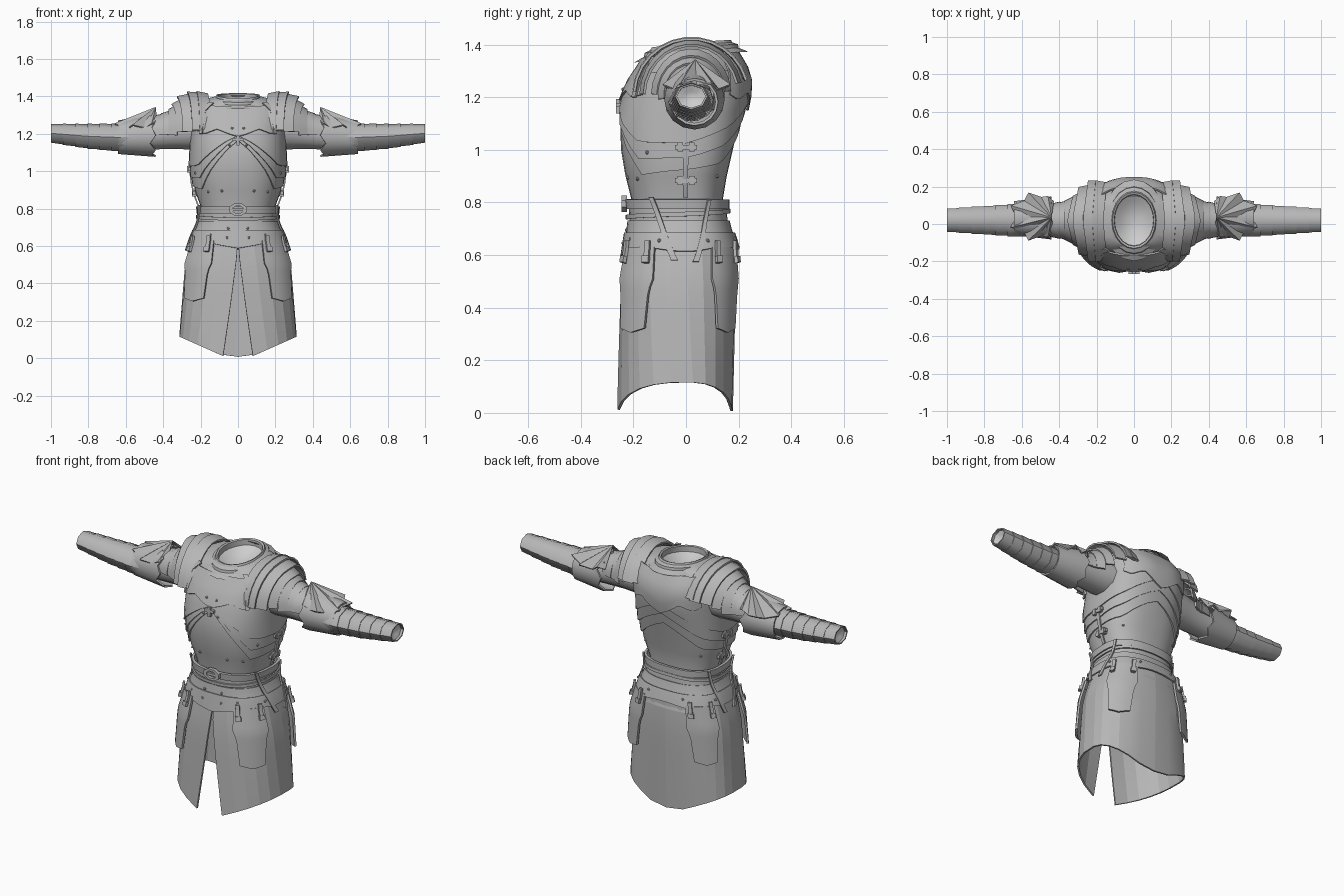
import bpy, bmesh, math
from mathutils import Matrix, Vector

if "Cube" in bpy.data.objects:
    bpy.data.objects.remove(bpy.data.objects["Cube"])


def material(name, v):
    m = bpy.data.materials.new(name)
    m.diffuse_color = (v, v, v, 1)
    m.use_nodes = True
    m.node_tree.nodes["Principled BSDF"].inputs["Base Color"].default_value = m.diffuse_color
    return m


STEEL = material("grey_steel", 0.47)
LINING = material("pale_lining", 0.62)


def lerp(table, t):
    """Piecewise linear lookup of rows (key, values...)."""
    for p, q in zip(table, table[1:]):
        if t <= q[0]:
            k = max(0, (t - p[0]) / (q[0] - p[0]))
            return [a + (b - a) * k for a, b in zip(p[1:], q[1:])]
    return list(table[-1][1:])


def val(x, t):
    return x(t) if callable(x) else x


def steps(n):
    return [i / n for i in range(n + 1)]


def finish(name, bm, thick=0, mirror=False, mat=STEEL, angle=30):
    bmesh.ops.remove_doubles(bm, verts=bm.verts, dist=1e-5)
    bmesh.ops.recalc_face_normals(bm, faces=bm.faces)
    me = bpy.data.meshes.new(name)
    bm.to_mesh(me)
    bm.free()
    ob = bpy.data.objects.new(name, me)
    bpy.context.collection.objects.link(ob)
    me.materials.append(mat)
    if thick:
        s = ob.modifiers.new("thickness", 'SOLIDIFY')
        s.thickness, s.offset = thick, 0
    if mirror:
        ob.modifiers.new("mirror", 'MIRROR')
    bpy.ops.object.select_all(action='DESELECT')
    ob.select_set(True)
    bpy.context.view_layer.objects.active = ob
    bpy.ops.object.convert(target='MESH')
    bpy.ops.object.shade_smooth_by_angle(angle=math.radians(angle))
    return ob


def grid(name, f, us, vs, **kw):
    bm = bmesh.new()
    rows = [[bm.verts.new(f(u, v)) for u in us] for v in vs]
    for r, s in zip(rows, rows[1:]):
        for i in range(len(us) - 1):
            bm.faces.new((r[i], r[i + 1], s[i + 1], s[i]))
    return finish(name, bm, **kw)


def boxes(name, items, **kw):
    bm = bmesh.new()
    for c, s in items:
        bmesh.ops.create_cube(bm, size=1, matrix=Matrix.Translation(c) @ Matrix.Diagonal((*s, 1)))
    return finish(name, bm, **kw)


# Body cross-sections: height, half width, front depth, back depth
BODY = [(.58, .25, .222, .187), (.66, .226, .21, .165), (.72, .198, .2, .145), (.8, .195, .205, .138),
        (.9, .232, .23, .155), (1.0, .245, .247, .178), (1.1, .24, .25, .2), (1.2, .235, .225, .222),
        (1.28, .235, .19, .225), (1.34, .235, .155, .195), (1.38, .2, .135, .165), (1.4, .12, .125, .15)]
SKIRT = [(0, .315, .26, .173), (.12, .31, .256, .176), (.5, .278, .242, .185), (.64, .235, .218, .175)]
E = .8


def section(table, a, z, off):
    """Point on a rounded section; angle 0 is the front, 90 is the +x side."""
    w, f, b = lerp(table, z)
    s, c = math.sin(math.radians(a)), math.cos(math.radians(a))
    x = (w + off) * math.copysign(abs(s) ** E, s)
    y = -((f if c > 0 else b) + off) * math.copysign(abs(c) ** E, c)
    return x, y, z


def body(a, z, off=0):
    x, y, z = section(BODY, a, z, off)
    return x, y, z + (.15 if y < 0 else .03) * y * min(1, max(0, (z - 1.25) / .15))


def skirt(a, z, off=0):
    return section(SKIRT, a, z, off)


def plate(name, a0, a1, lo, hi, off, surf=body, n=32, m=4, thick=.008, **kw):
    """Curved plate lying on a surface between angles and heights."""
    def f(u, v):
        l, r = val(a0, v), val(a1, v)
        a = l + (r - l) * u
        b, t = val(lo, a), val(hi, a)
        return surf(a, b + (t - b) * v, off)
    return grid(name, f, steps(n), steps(m), thick=thick, **kw)


# Torso shell
grid("torso", lambda a, z: body(a, z), [360 * u for u in steps(32)], [r[0] for r in BODY])

# Overlapping chest lames with slanting lower edges
LAMES = [[(0, 1.165), (50, .905), (90, .925), (135, .95), (180, 1.08)],
         [(0, 1.18), (50, .965), (90, .97), (135, 1.02), (180, 1.14)],
         [(0, 1.19), (52, 1.03), (90, 1.025), (135, 1.09), (180, 1.2)]]
for i, t in enumerate(LAMES):
    plate("chest_lame", -180, 180, lambda a, t=t: lerp(t, abs(a))[0], 1.3, .005 + .006 * i, n=36)

# Upper breast and back plates, shoulder straps
plate("upper_breast_plate", -52, 52, lambda a: lerp([(0, 1.185), (20, 1.225), (38, 1.2), (52, 1.21)], abs(a))[0],
      1.365, .023, n=20, thick=.01)
plate("upper_back_plate", 128, 232, lambda a: lerp([(0, 1.15), (22, 1.22), (40, 1.19), (52, 1.21)], abs(a - 180))[0],
      1.365, .022, n=20, thick=.01)
plate("shoulder_strap", lambda v: 41 - 8 * v, lambda v: 46 - 4 * v, 1.2, 1.385, .032, n=2, mirror=True)


# Collar and neck lining
def neck(a, s, dz):
    a = math.radians(a)
    y = -.15 * s * math.cos(a)
    return .115 * s * math.sin(a), .02 + y, 1.395 + (.13 if y < 0 else .06) * y + dz


COLLAR = [(1.45, -.035), (1.2, -.018), (1.18, -.004), (1.04, .004), (1.0, .014), (.92, .01), (.9, -.03)]
ring = [360 * u for u in steps(20)]
grid("collar", lambda a, i: neck(a, *COLLAR[i]), ring, range(len(COLLAR)))
grid("neck_lining", lambda a, v: neck(a, .91 * v, -.02 - .045 * (1 - v * v)), ring, steps(4), mat=LINING, angle=60)

# Waist lames, belts and buckle
for i, (lo, hi) in enumerate([(.71, .775), (.665, .73), (.62, .685)]):
    plate("waist_lame", -180, 180,
          lambda a, lo=lo: lo + .006 * math.cos(math.radians(a * 6)) - .038 * max(0, 1 - abs(a) / 26),
          hi, .01 + .008 * i, n=56, m=2)
plate("belt", -180, 180, .775, .812, .018, m=1, thick=.014)
plate("thin_belt", -180, 180, lambda a: .735 + .025 * abs(a) / 180, lambda a: .752 + .025 * abs(a) / 180, .024, m=1)
BUCKLE = [(1, 0), (1, .02), (.6, .02), (.6, 0), (1, 0)]
grid("buckle", lambda u, i: (.052 * BUCKLE[i][0] * math.cos(math.tau * (u + .0625)), -.225 - BUCKLE[i][1],
                             .795 + .034 * BUCKLE[i][0] * math.sin(math.tau * (u + .0625))), steps(8), range(5))
boxes("buckle_tongue", [((0, -.236, .795), (.085, .012, .014))])


# Long skirt, split at the front
def skirt_half(u, v):
    slit = max(0, .078 * (1 - .64 * v / .6))
    s = math.degrees(math.asin((slit / .31) ** (1 / E)))
    a = s + (180 - s) * u
    hem = .008 + .108 * max(0, (.313 * abs(math.sin(math.radians(a))) ** E - .07) / .243)
    return skirt(a, hem + (.64 - hem) * v)


grid("skirt", skirt_half, steps(12), steps(6), thick=.01, mirror=True, angle=12)

# Four hip guards with hanging straps
EDGE = [(0, 15), (.45, 18), (.6, 22), (1, 21)]
for label, mid in (("front", 45), ("back", 135)):
    plate(label + "_hip_guard", lambda v: mid - lerp(EDGE, v)[0], lambda v: mid + lerp(EDGE, v)[0],
          lambda a: .305 + .0011 * abs(a - mid), .63, .024, surf=skirt, n=6, m=10, thick=.012, mirror=True)
    for a in (mid - 15, mid + 15):
        plate("guard_strap", a - 2.5, a + 2.5, .57, .655, .036, surf=skirt, n=1, m=3, thick=.012, mirror=True)
        plate("strap_clasp", a - 3.5, a + 3.5, .572, .596, .041, surf=skirt, n=1, m=1, thick=.014, mirror=True)

# Slanting side straps
plate("side_strap_front", lambda v: 81 - 22 * v, lambda v: 86 - 22 * v, .58, .82, .03, n=1, m=6, mirror=True)
plate("side_strap_back", lambda v: 94 + 20 * v, lambda v: 99 + 20 * v, .575, .81, .03, n=1, m=6, mirror=True)

# Side seam and clasps
plate("side_seam", 88.7, 91.3, .82, 1.1, .012, n=1, m=5, mirror=True)
boxes("side_clasp", [((x, y, z), s) for z, x in ((1.01, .26), (.883, .234))
                     for y, s in ((0, (.016, .085, .018)), (-.022, (.024, .02, .034)), (.022, (.024, .02, .034)))],
      mirror=True)

# Cross ornament and rivets
boxes("cross_ornament", [((0, -.259, 1.165), (.018, .016, .055)), ((0, -.259, 1.17), (.06, .016, .016))])
bm = bmesh.new()
for a, z, off in [(4, 1.23, .027), (7, 1.14, .01), (17, .895, 0), (40, .89, 0), (60, .99, .012), (135, .9, 0),
                  (9, .695, .024), (9, .645, .028), (30, .66, .026), (70, .655, .03), (110, .655, .03), (160, .66, .03)]:
    bmesh.ops.create_icosphere(bm, subdivisions=1, radius=.008, matrix=Matrix.Translation(body(a, z, off)))
finish("rivets", bm, mirror=True)


# Shoulder guards: arched bands around the arm axis, one row per band
def arch(name, x0, r0, x1, r1, front, back, flare=0, ky=1, n=12):
    def f(u, v):
        p = math.radians(-front + (front + back) * u)
        r = r0 + (r1 - r0) * v
        return (x0 + (x1 - x0) * v + flare * abs(math.sin(p)), .02 + ky * r * math.sin(p), 1.205 + r * math.cos(p))
    return grid(name, f, steps(n), steps(2), thick=.01, mirror=True)


for row in [(.165, .208, .225, .22, 84, 72, -.02), (.21, .214, .275, .217, 86, 74, -.03),
            (.262, .207, .33, .192, 88, 76, -.035, .93), (.31, .175, .355, .15, 88, 84, -.03, .85)]:
    arch("shoulder_band", *row)
for row in [(.325, .15, .37, .122, 95, 95, 0, .82), (.355, .118, .41, .1, 95, 95, 0, .87),
            (.395, .1, .46, .085, 95, 95, 0, .95)]:
    arch("upper_arm_band", *row)

# Arms: axial position, half depth, half height, centre height
ARM = [(.2, .115, .11, 1.22), (.36, .09, .09, 1.205), (.48, .083, .078, 1.19), (.62, .088, .075, 1.18),
       (.8, .075, .066, 1.187), (1, .062, .05, 1.203)]


def arm(u, x, k=1):
    ry, rz, zc = lerp(ARM, x)
    p = math.tau * u
    return x, .02 + ry * k * math.cos(p), zc + rz * k * math.sin(p)


grid("upper_arm", lambda u, x: arm(u, x), steps(10), [.2, .3, .36, .42, .48, .56, .64], mirror=True, angle=40)
BANDS = [(x, k) for i in range(6) for x, k in ((.61 + .065 * i, .98), (.61 + .065 * (i + 1), 1.03))]
BANDS[-1] = (1, 1)
BANDS += [(1, .87), (.975, .86)]
grid("forearm_bands", lambda u, b: arm(u, *b), steps(8), BANDS, mirror=True, angle=48)
grid("cuff_lining", lambda u, k: arm(u, .985 - .02 * (1 - k), k * .87), steps(8), [0, .5, 1], mat=LINING, mirror=True)

# Elbow guard: flared cuff with a jagged edge, plus a ribbed fan on top
JAG = [0, .03, .0, .02]


def elbow(u, v):
    p = math.tau * u
    r = .11 - .025 * v
    jag = JAG[round(u * 16) % 4] * (1 - v)
    return .44 + .2 * v + jag, .032 + r * math.cos(p), 1.192 - .01 * v + r * math.sin(p)


grid("elbow_guard", elbow, steps(16), steps(3), thick=.01, mirror=True)
bm = bmesh.new()
apex = bm.verts.new((.44, .035, 1.34))
rim = []
for i in range(13):
    p = math.radians(-105 + 210 * i / 12)
    tip = i % 2
    r = (.115 if tip else .092) * (1 + .9 * max(0, math.cos(p)))
    rim.append(bm.verts.new((.455 + r * math.cos(p), .04 + r * .9 * math.sin(p), 1.285 - .018 * (1 - tip)
                             - .03 * abs(math.sin(p)) - .025 * max(0, math.cos(p)))))
for p, q in zip(rim, rim[1:]):
    bm.faces.new((apex, p, q))
finish("elbow_fan", bm, thick=.008, mirror=True, angle=5)
